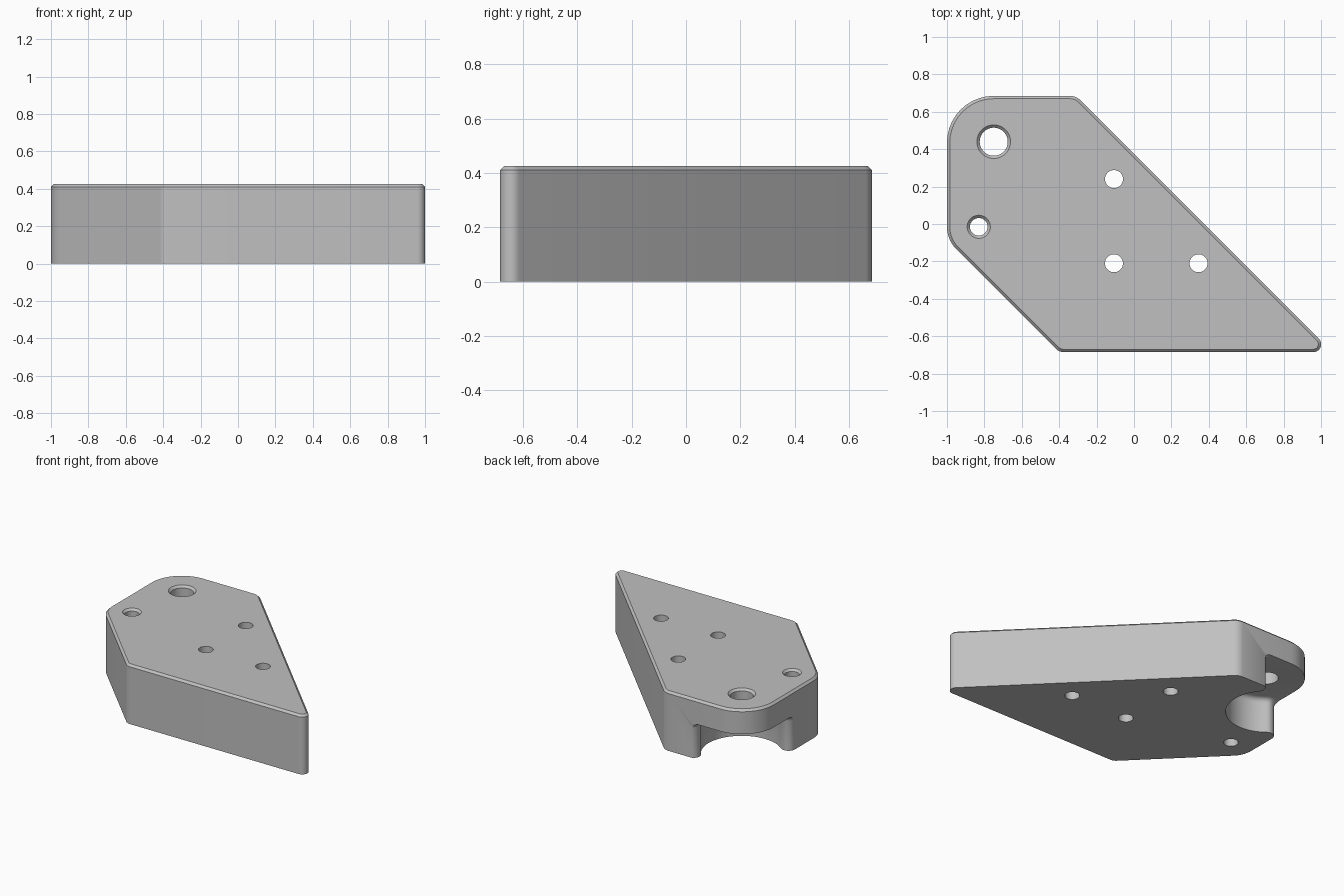
import bpy, bmesh, math
from mathutils import Vector

if "Cube" in bpy.data.objects:
    bpy.data.objects.remove(bpy.data.objects["Cube"])

HEIGHT = 0.425
CHAMFER = 0.015

grey = bpy.data.materials.new("light_grey")
grey.diffuse_color = (0.53, 0.53, 0.53, 1)
grey.use_nodes = True
grey.node_tree.nodes["Principled BSDF"].inputs["Base Color"].default_value = grey.diffuse_color


def rounded(corners, steps=10):
    """Outline from (x, y, radius) corners, each replaced by an arc."""
    pts = []
    n = len(corners)
    for i, (x, y, r) in enumerate(corners):
        p = Vector((x, y))
        a = (Vector(corners[i - 1][:2]) - p).normalized()
        b = (Vector(corners[(i + 1) % n][:2]) - p).normalized()
        half = a.angle(b) / 2
        c = p + (a + b).normalized() * (r / math.sin(half))
        t = r / math.tan(half)
        va, vb = p + a * t - c, p + b * t - c
        sweep = math.pi - 2 * half
        for k in range(steps + 1):
            f = k / steps
            v = (va * math.sin((1 - f) * sweep) + vb * math.sin(f * sweep)) / math.sin(sweep)
            pts.append(c + v)
    return pts


def finish(bm, name):
    bmesh.ops.recalc_face_normals(bm, faces=bm.faces)
    mesh = bpy.data.meshes.new(name)
    bm.to_mesh(mesh)
    bm.free()
    mesh.materials.append(grey)
    ob = bpy.data.objects.new(name, mesh)
    bpy.context.collection.objects.link(ob)
    return ob


def prism(name, outline, z0, z1, bevel, segments):
    """Extruded outline with its top edge bevelled."""
    bm = bmesh.new()
    base = bm.faces.new([bm.verts.new((p[0], p[1], z0)) for p in outline])
    new = bmesh.ops.extrude_face_region(bm, geom=[base])["geom"]
    bmesh.ops.translate(bm, vec=(0, 0, z1 - z0),
                        verts=[v for v in new if isinstance(v, bmesh.types.BMVert)])
    bmesh.ops.recalc_face_normals(bm, faces=bm.faces)
    top = [e for e in bm.edges if all(v.co.z > z1 - 1e-5 for v in e.verts)]
    bmesh.ops.bevel(bm, geom=top, offset=bevel, segments=segments,
                    profile=0.5, affect='EDGES')
    return finish(bm, name)


def drill(name, x, y, r, flare, n=48):
    """Hole cutter, widened towards the top by flare."""
    bm = bmesh.new()
    rings = []
    for z, rad in ((-0.1, r), (HEIGHT - flare, r), (HEIGHT + 0.05, r + (flare + 0.05 if flare else 0))):
        rings.append([bm.verts.new((x + rad * math.cos(2 * math.pi * k / n),
                                    y + rad * math.sin(2 * math.pi * k / n), z)) for k in range(n)])
    for lo, hi in zip(rings, rings[1:]):
        for k in range(n):
            j = (k + 1) % n
            bm.faces.new((lo[k], lo[j], hi[j], hi[k]))
    bm.faces.new(rings[0])
    bm.faces.new(rings[-1])
    return finish(bm, name)


# Plate body with rounded corners and a chamfered top rim
plate = prism("plate", rounded([
    (-1, 0.685, 0.25), (-1, -0.085, 0.17), (-0.4, -0.685, 0.06),
    (1.06, -0.685, 0.042), (-0.31, 0.685, 0.08)]), 0, HEIGHT, CHAMFER, 1)

# Pocket under the large rounded corner: arc wall ending in rounded lips
cx, cy, R, lip = -0.75, 0.44, 0.265, 0.05
lx = -0.25 + lip
ly = -math.sqrt((R + lip) ** 2 - lx ** 2)
join = math.atan2(-ly, -lx)
lip_arc = [(lx + lip * math.cos(a), ly + lip * math.sin(a))
           for a in (math.pi + (join - math.pi) * k / 8 for k in range(8))]
start = math.atan2(ly, lx)
sweep = 2 * (-math.pi / 4 - start)
wall = [(R * math.cos(start + sweep * k / 36), R * math.sin(start + sweep * k / 36))
        for k in range(37)]
far_lip = [(-y, -x) for x, y in reversed(lip_arc)]
pocket_outline = [(-0.6, ly)] + lip_arc + wall + far_lip + [(-ly, 0.6), (-0.6, 0.6)]
pocket = prism("pocket_cutter", [(cx + x, cy + y) for x, y in pocket_outline],
               -0.1, 0.25, 0.035, 4)

# Through holes: two countersunk, three plain
cutters = [pocket,
           drill("large_hole_cutter", -0.75, 0.44, 0.075, CHAMFER),
           drill("small_hole_cutter", -0.83, -0.015, 0.047, CHAMFER)]
for x, y in ((-0.107, 0.24), (-0.107, -0.21), (0.345, -0.21)):
    cutters.append(drill("bolt_hole_cutter", x, y, 0.048, 0))

bpy.context.view_layer.objects.active = plate
plate.select_set(True)
for c in cutters:
    mod = plate.modifiers.new("cut", 'BOOLEAN')
    mod.operation = 'DIFFERENCE'
    mod.solver = 'EXACT'
    mod.object = c
    bpy.ops.object.modifier_apply(modifier=mod.name)
    bpy.data.objects.remove(c)

bpy.ops.object.shade_smooth_by_angle(angle=math.radians(30))
